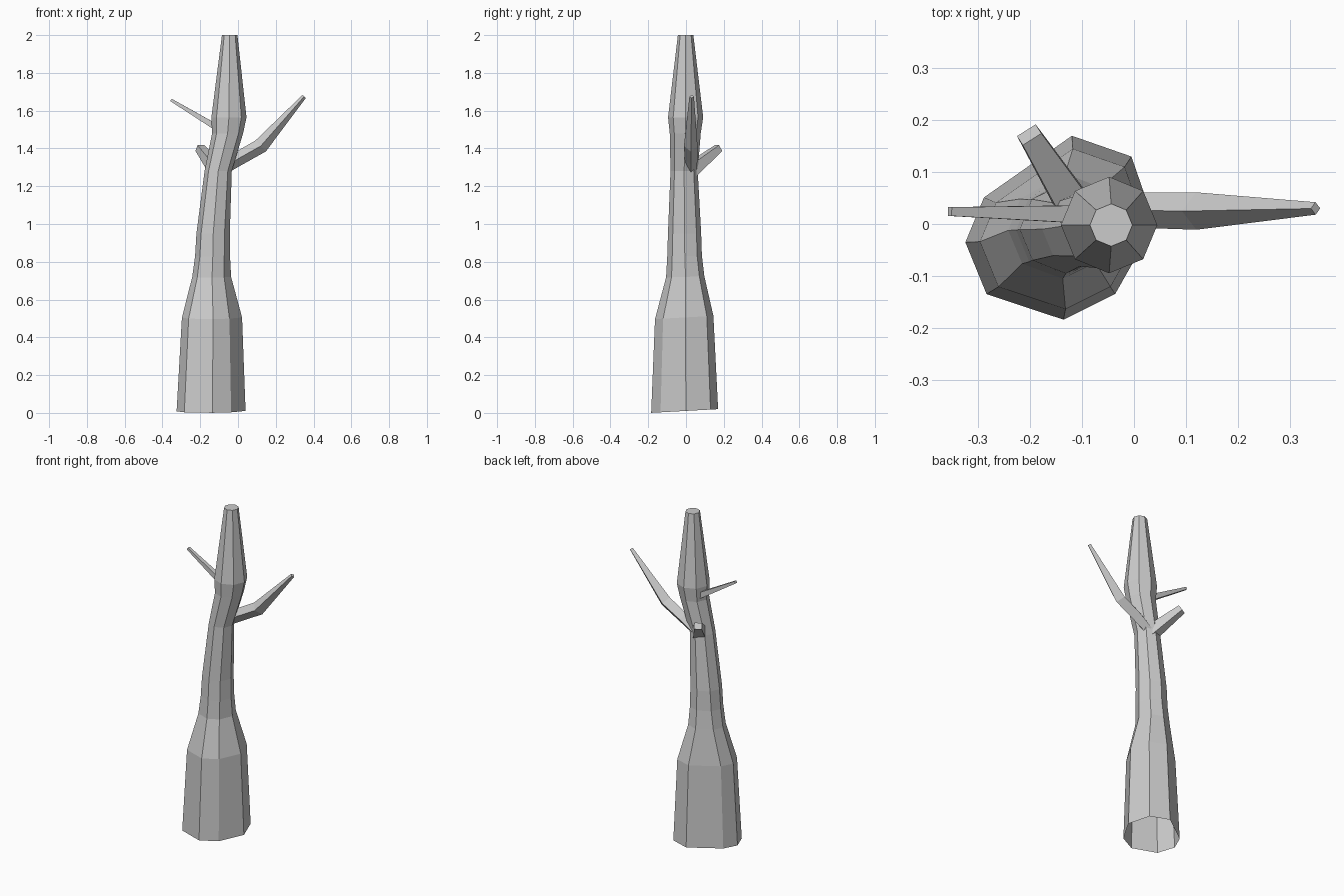
import bpy, bmesh
from math import radians, sin, cos, pi
from mathutils import Vector

cube = bpy.data.objects.get("Cube")
if cube:
    bpy.data.objects.remove(cube)

bark = bpy.data.materials.new("grey_bark")
bark.use_nodes = True
colour = (0.6, 0.6, 0.6, 1)
bark.diffuse_color = colour
bark.node_tree.nodes["Principled BSDF"].inputs["Base Color"].default_value = colour


def loft(name, rings, cap_start):
    """Skin a list of point rings into one flat-shaded object."""
    bm = bmesh.new()
    loops = [[bm.verts.new(p) for p in ring] for ring in rings]
    n = len(loops[0])
    for low, high in zip(loops, loops[1:]):
        for i in range(n):
            j = (i + 1) % n
            bm.faces.new((low[i], low[j], high[j], high[i]))
    bm.faces.new(loops[-1])
    if cap_start:
        bm.faces.new(loops[0][::-1])
    mesh = bpy.data.meshes.new(name)
    bm.to_mesh(mesh)
    bm.free()
    mesh.materials.append(bark)
    obj = bpy.data.objects.new(name, mesh)
    bpy.context.collection.objects.link(obj)


# Trunk: irregular eight-sided foot easing into a regular octagon, open below
FOOT = [(3, 1.03), (45, 1.1), (82, 1.01), (157, 0.87),
        (188, 1.01), (222, 1.04), (273, 0.97), (311, 0.92)]


def trunk_ring(x, y, z, radius, foot):
    ring = []
    for i, (angle, scale) in enumerate(FOOT):
        a = radians(45 * i + (angle - 45 * i) * foot)
        r = radius * (1 + (scale - 1) * foot)
        dy = r * sin(a)
        ring.append((x + r * cos(a), y + dy, z + 0.055 * dy * foot))
    return ring


TRUNK = [  # x, y, z, radius, foot irregularity
    (-0.145, -0.01, 0.01, 0.18, 1),
    (-0.14, -0.012, 0.505, 0.157, 1),
    (-0.14, -0.005, 0.72, 0.102, 0.5),
    (-0.135, -0.008, 0.83, 0.092, 0.3),
    (-0.132, -0.008, 0.95, 0.088, 0.2),
    (-0.105, -0.01, 1.28, 0.072, 0),
    (-0.055, -0.004, 1.48, 0.082, 0),
    (-0.048, -0.002, 1.565, 0.093, 0),
    (-0.044, -0.002, 2.0, 0.041, 0),
]
loft("trunk", [trunk_ring(*r) for r in TRUNK], False)


# Branches: four-sided tapered tubes rooted inside the trunk
def branch(name, path, roll):
    points = [Vector(p[:3]) for p in path]
    rings = []
    for i, p in enumerate(points):
        along = (points[min(i + 1, len(points) - 1)] - points[max(i - 1, 0)]).normalized()
        side = Vector((0, 0, 1)).cross(along).normalized()
        up = along.cross(side)
        wide, tall = path[i][3:]
        rings.append([p + side * wide * cos(a) + up * tall * sin(a)
                      for a in (radians(roll) + k * pi / 2 for k in range(4))])
    loft(name, rings, True)


branch("left_branch", [(-0.08, 0.027, 1.29, 0.03, 0.03),
                       (0.0, 0.027, 1.345, 0.034, 0.038),
                       (0.12, 0.025, 1.413, 0.036, 0.04),
                       (0.35, 0.03, 1.675, 0.012, 0.012)], 0)
branch("right_branch", [(-0.07, 0.018, 1.485, 0.026, 0.026),
                        (-0.355, 0.024, 1.657, 0.012, 0.010)], 45)
branch("back_branch", [(-0.09, -0.005, 1.26, 0.052, 0.052),
                       (-0.202, 0.172, 1.402, 0.03, 0.026)], 45)
